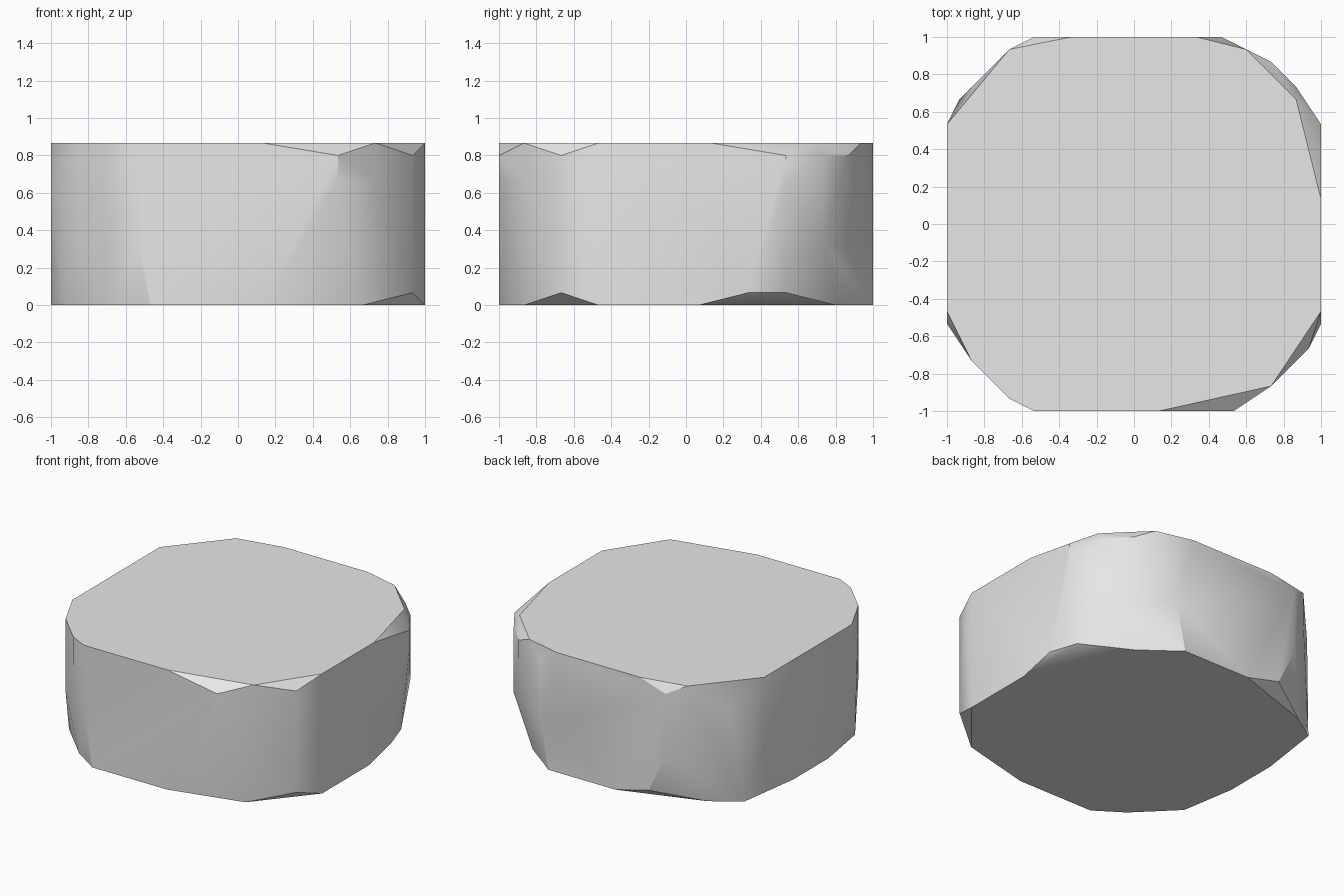
import bpy
import bmesh
import math

default_cube = bpy.data.objects.get("Cube")
if default_cube:
    bpy.data.objects.remove(default_cube, do_unlink=True)

# Outlines of the stone at several levels, in steps of one grid unit
UNIT = 1 / 15

bottom_outline = [(-7, -15), (2, -15), (10, -13), (15, -7), (15, 1), (10, 12), (6, 15),
                  (-2, 15), (-11, 12), (-14, 10), (-15, 3), (-15, -3), (-14, -9), (-10, -13)]
bottom_chips = [(-5, -15), (14, -10), (15, 5), (14, 8), (-6, 15)]
lower_waist = [(-8, -15), (-13, -11), (-15, -7), (-15, 8), (-12, 12), (-8, 15),
               (7, 15), (13, 11), (15, -7)]
upper_waist = [(8, -15), (-10, -14), (-13, -11), (-15, -8), (-13, 11), (-10, 14),
               (9, 14), (11, 13), (13, 11), (15, 8), (15, -8), (11, -13)]
top_chips = [(8, -15), (14, -10), (15, 8), (13, 11), (11, 13), (7, 15), (-8, 15)]
top_outline = [(-15, 8), (-10, 14), (-5, 15), (5, 15), (9, 14), (13, 10), (15, 2),
               (15, -7), (11, -13), (2, -15), (-8, -15), (-10, -14), (-13, -11), (-15, -7)]

levels = {0: bottom_outline, 1: bottom_chips, 5: lower_waist,
          10: upper_waist, 12: top_chips, 13: top_outline}


def make_material(name, color):
    material = bpy.data.materials.new(name)
    material.use_nodes = True
    material.diffuse_color = color
    shader = next(n for n in material.node_tree.nodes if n.type == "BSDF_PRINCIPLED")
    shader.inputs["Base Color"].default_value = color
    return material


def make_hull(name, levels, material):
    """Wrap all the level outlines in one convex shell."""
    bm = bmesh.new()
    for height, outline in levels.items():
        for x, y in outline:
            bm.verts.new((x * UNIT, y * UNIT, height * UNIT))
    bmesh.ops.convex_hull(bm, input=bm.verts[:])

    # Drop points that ended up inside the shell, then merge coplanar triangles
    loose = [v for v in bm.verts if not v.link_faces]
    bmesh.ops.delete(bm, geom=loose, context="VERTS")
    bmesh.ops.dissolve_limit(bm, angle_limit=math.radians(0.5),
                             verts=bm.verts[:], edges=bm.edges[:])
    bmesh.ops.recalc_face_normals(bm, faces=bm.faces[:])

    mesh = bpy.data.meshes.new(name)
    bm.to_mesh(mesh)
    bm.free()
    mesh.materials.append(material)
    obj = bpy.data.objects.new(name, mesh)
    bpy.context.collection.objects.link(obj)
    return obj


# Stone block with flat top and base, softly shaded sides and crisp rims
stone = make_hull("stone_block", levels, make_material("light grey", (0.8, 0.8, 0.8, 1)))
bpy.ops.object.select_all(action="DESELECT")
stone.select_set(True)
bpy.context.view_layer.objects.active = stone
bpy.ops.object.shade_smooth_by_angle(angle=math.radians(30))
